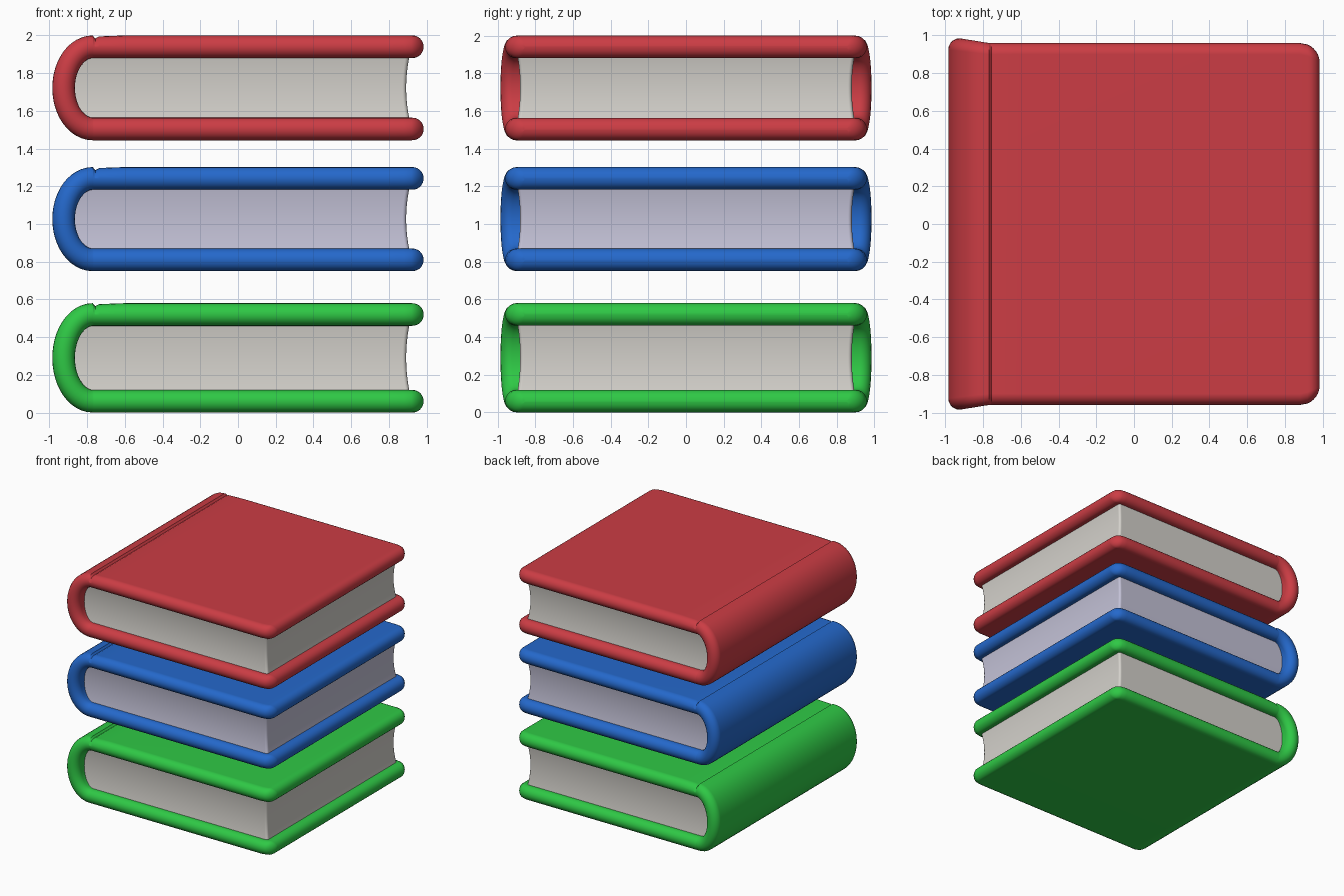
import bpy, bmesh, math

if "Cube" in bpy.data.objects:
    bpy.data.objects.remove(bpy.data.objects["Cube"])


def material(name, rgb):
    m = bpy.data.materials.new(name)
    m.diffuse_color = (*rgb, 1)
    m.use_nodes = True
    m.node_tree.nodes["Principled BSDF"].inputs["Base Color"].default_value = m.diffuse_color
    return m


def loft(name, rings, mat, angle):
    """Skin a list of equal-length closed rings, cap both ends."""
    bm = bmesh.new()
    vs = [[bm.verts.new(p) for p in ring] for ring in rings]
    n = len(rings[0])
    for a, b in zip(vs, vs[1:]):
        for i in range(n):
            j = (i + 1) % n
            bm.faces.new((a[i], a[j], b[j], b[i]))
    bm.faces.new(vs[0])
    bm.faces.new(vs[-1])
    bmesh.ops.recalc_face_normals(bm, faces=bm.faces)
    me = bpy.data.meshes.new(name)
    bm.to_mesh(me)
    bm.free()
    me.shade_smooth()
    me.set_sharp_from_angle(angle=math.radians(angle))
    me.materials.append(mat)
    ob = bpy.data.objects.new(name, me)
    bpy.context.collection.objects.link(ob)
    wn = ob.modifiers.new("weighted_normals", 'WEIGHTED_NORMAL')
    wn.keep_sharp = True
    return ob


R = 0.06          # half thickness of the cover board
HINGE = -0.77     # where the flat board turns into the spine


def corner_width(x):
    """Half width of the board, with rounded free corners."""
    d = min(max(0.0, x - 0.88), 0.105)
    return 0.855 + math.sqrt(0.105 ** 2 - d * d)


def cover(name, zc, half, mat):
    h = half - R
    # stations: x, z, normal x, normal z, half thickness, half width, groove depth
    board = []
    for deg in (86, 70, 55, 40, 25, 12):
        t = math.radians(deg)
        x = 0.925 + R * math.sin(t)
        board.append((x, R * math.cos(t), corner_width(x), 0))
    board += [(0.92, R, corner_width(0.92), 0), (0.88, R, 0.96, 0), (0.8, R, 0.96, 0),
              (-0.6, R, 0.96, 0), (-0.735, R, 0.96, 0.005),
              (-0.757, R, 0.96, 0.016), (-0.765, R, 0.96, 0.008)]
    st = [(x, h, 0, 1, r, w, g) for x, r, w, g in board]
    for i in range(25):
        t = math.pi * i / 24
        nx, nz = -math.sin(t) / 0.155, math.cos(t) / h
        k = math.hypot(nx, nz)
        st.append((HINGE - 0.155 * math.sin(t), h * math.cos(t), nx / k, nz / k,
                   R, 0.96 + 0.025 * math.sin(t), 0))
    st += [(x, -h, 0, -1, r, w, 0) for x, r, w, g in reversed(board)]
    # pill-shaped cross-section swept along the stations
    rings = []
    for x, z, nx, nz, r, w, g in st:
        ring = []
        for side in (1, -1):
            for i in range(11):
                a = math.pi * i / 10
                o = side * r * math.cos(a)
                if o > 0:
                    o = max(0, o - g)
                y = side * (w - r + r * math.sin(a))
                ring.append((x + nx * o, y, zc + z + nz * o))
        rings.append(ring)
    return loft(name, rings, mat, 50)


def pages(name, zc, half, mat):
    top = half - 2 * R + 0.03          # tucked slightly into the boards
    rings = []
    for i in range(17):
        t = -1 + i / 8
        left = HINGE - 0.12 * math.sqrt(max(0, 1 - 0.8 * t * t))
        right = 0.892 + 0.022 * t * t  # hollow fore-edge
        yw = 0.88 + 0.018 * t * t
        c = 0.02
        corner = [(right - c + c * math.cos(a), yw - c + c * math.sin(a))
                  for a in (0, math.pi / 8, math.pi / 4, 3 * math.pi / 8, math.pi / 2)]
        half_line = corner + [(left, yw)]
        outline = half_line + [(x, -y) for x, y in reversed(half_line)]
        rings.append([(x, y, zc + t * top) for x, y in outline])
    return loft(name, rings, mat, 40)


white = material("paper_white", (0.66, 0.64, 0.60))
lilac = material("paper_lilac", (0.55, 0.54, 0.68))
red = material("cover_red", (0.60, 0.046, 0.058))
blue = material("cover_blue", (0.018, 0.14, 0.60))
green = material("cover_green", (0.028, 0.58, 0.06))

# three books floating one above another
for label, zc, half, cov, pap in (("green", 0.29, 0.29, green, white),
                                  ("blue", 1.026, 0.276, blue, lilac),
                                  ("red", 1.722, 0.278, red, white)):
    cover(label + "_book_cover", zc, half, cov)
    pages(label + "_book_pages", zc, half, pap)
